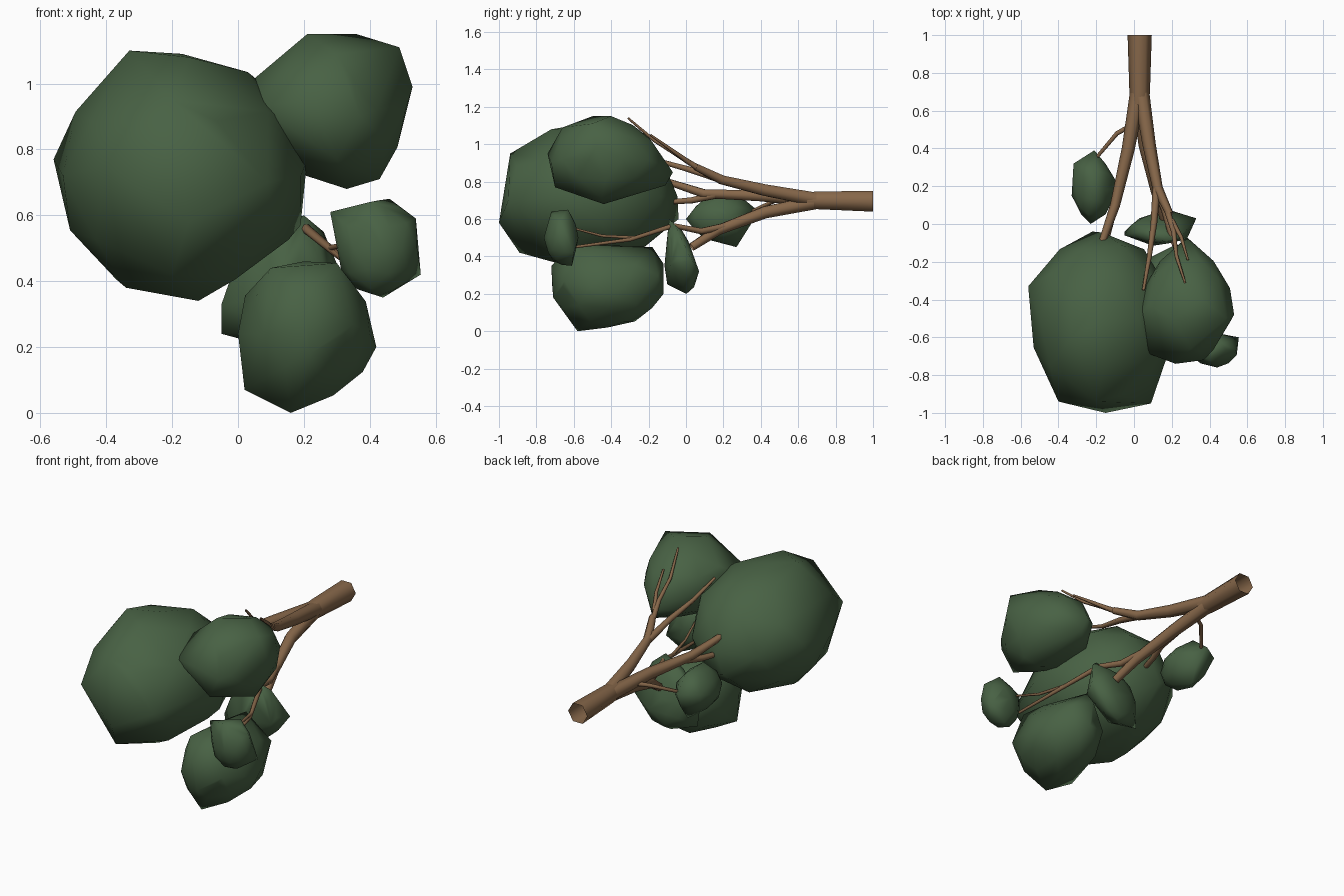
import bpy, bmesh
from mathutils import Vector

cube = bpy.data.objects.get("Cube")
if cube:
    bpy.data.objects.remove(cube, do_unlink=True)


def material(name, rgb):
    mat = bpy.data.materials.new(name)
    mat.use_nodes = True
    mat.diffuse_color = (*rgb, 1)
    mat.node_tree.nodes["Principled BSDF"].inputs["Base Color"].default_value = (*rgb, 1)
    return mat


leaf_green = material("leaf_green", (0.065, 0.121, 0.058))
bark_brown = material("bark_brown", (0.24, 0.136, 0.068))


def clump(name, center, radii, corners, lean=0):
    """Faceted leaf mass: hull of a leaning ellipsoid and a few pushed-out corners."""
    bm = bmesh.new()
    bmesh.ops.create_icosphere(bm, subdivisions=2, radius=1)
    points = [Vector(c) for c in corners]
    for v in bm.verts:
        p = v.co * Vector(radii)
        p.y += lean * p.z
        points.append(p + Vector(center))
    bm.clear()
    for p in points:
        bm.verts.new(p)
    bmesh.ops.convex_hull(bm, input=bm.verts[:])
    loose = [v for v in bm.verts if not v.link_faces]
    bmesh.ops.delete(bm, geom=loose, context='VERTS')
    bmesh.ops.recalc_face_normals(bm, faces=bm.faces[:])
    for f in bm.faces:
        f.smooth = True
    mesh = bpy.data.meshes.new(name)
    bm.to_mesh(mesh)
    bm.free()
    mesh.materials.append(leaf_green)
    bpy.context.collection.objects.link(bpy.data.objects.new(name, mesh))


def limb(name, path, r_start, r_end):
    """Tapered open six-sided tube along a path."""
    curve = bpy.data.curves.new(name, 'CURVE')
    curve.dimensions = '3D'
    curve.bevel_depth = 1
    curve.bevel_resolution = 1
    spline = curve.splines.new('POLY')
    spline.points.add(len(path) - 1)
    for i, (point, co) in enumerate(zip(spline.points, path)):
        point.co = (*co, 1)
        point.radius = r_start + (r_end - r_start) * i / (len(path) - 1)
    spline.use_smooth = True
    curve.materials.append(bark_brown)
    obj = bpy.data.objects.new(name, curve)
    bpy.context.collection.objects.link(obj)
    bpy.ops.object.select_all(action='DESELECT')
    obj.select_set(True)
    bpy.context.view_layer.objects.active = obj
    bpy.ops.object.convert(target='MESH')


# Leaf masses
clump("large_clump", (-.17, -.51, .72), (.38, .465, .37),
      [(-.33, -.6, 1.1), (.09, -.95, .7), (-.4, -.94, .75), (-.15, -1, .58),
       (-.56, -.33, .77), (.21, -.5, .77), (-.22, -.04, .6), (-.12, -.6, .34),
       (-.2, -.94, .95), (-.34, -.6, .38), (-.2, -.89, .42), (-.15, -.72, 1.08),
       (.06, -.5, 1.01), (.19, -.45, .57)])
clump("upper_clump", (.28, -.43, .92), (.24, .29, .215),
      [(.21, -.5, 1.15), (.36, -.4, 1.15), (.49, -.5, 1.11), (.53, -.48, .99),
       (.43, -.45, .71), (.06, -.68, .93), (.28, -.07, .85), (.33, -.44, .68),
       (.37, -.72, .9), (.22, -.74, .95), (.3, -.66, 1.09), (.3, -.7, .77),
       (.02, -.5, .99), (.3, -.11, .78)])
clump("lower_clump", (.2, -.42, .24), (.21, .295, .22),
      [(.16, -.58, .0), (.02, -.52, .07), (.3, -.61, .455), (.42, -.42, .2),
       (.2, -.72, .35), (.22, -.71, .18), (.2, -.12, .36), (.18, -.18, .45),
       (.35, -.65, .27), (.1, -.6, .44), (.33, -.15, .3), (.22, -.12, .2)])
clump("side_clump", (.425, -.665, .5), (.125, .09, .145),
      [(.28, -.67, .61), (.46, -.63, .65), (.54, -.67, .59), (.555, -.6, .42),
       (.44, -.61, .35), (.44, -.76, .5), (.4, -.72, .64)])
clump("inner_clump", (.14, -.025, .39), (.16, .07, .18),
      [(.2, -.09, .6), (.26, -.05, .55), (-.05, -.04, .24), (-.05, -.06, .33),
       (.1, 0, .2), (.33, .03, .38), (.2, .07, .32), (.1, -.115, .35),
       (.28, -.08, .36), (.1, -.1, .25)], lean=-.22)
clump("rear_clump", (-.215, .185, .6), (.11, .165, .125),
      [(-.33, .15, .58), (-.32, .32, .64), (-.21, .39, .64), (-.09, .22, .62),
       (-.23, 0, .6), (-.2, .27, .45), (-.21, .13, .74), (-.2, .28, .73)])

# Main stem and its three limbs
limb("stem", [(.03, 1, .695), (.03, .7, .7), (.03, .6, .7)], .064, .045)
limb("upper_limb", [(.035, .72, .7), (.08, .42, .755), (.125, .19, .81), (.19, .05, .88)], .043, .02)
limb("middle_limb", [(.025, .72, .7), (-.03, .4, .725), (-.1, .1, .735), (-.18, -.13, .81)], .043, .018)
limb("lower_limb", [(.03, .72, .695), (.06, .42, .635), (.12, .17, .54), (.16, .03, .45)], .043, .024)

# Side shoots
limb("middle_shoot", [(-.08, .17, .73), (-.12, .03, .7), (-.15, -.1, .69)], .022, .015)
limb("upper_left_shoot", [(.12, .19, .81), (.105, 0, .87), (.08, -.18, .92), (.05, -.35, 1)], .022, .008)
limb("upper_tip", [(.18, .06, .875), (.21, -.04, .94), (.225, -.17, 1.02), (.27, -.31, 1.14)], .017, .006)
limb("upper_right_tip", [(.2, .02, .9), (.25, -.07, .965), (.285, -.19, 1.05)], .014, .006)
limb("lower_shoot", [(.11, .23, .565), (.16, .08, .535), (.2, -.07, .565), (.29, -.3, .49), (.34, -.6, .45)], .022, .008)
limb("lower_shoot_tip", [(.28, -.27, .5), (.32, -.45, .51), (.36, -.6, .55)], .01, .006)
limb("rear_twig", [(0, .53, .71), (-.09, .48, .7), (-.2, .35, .64), (-.21, .28, .6)], .014, .007)
